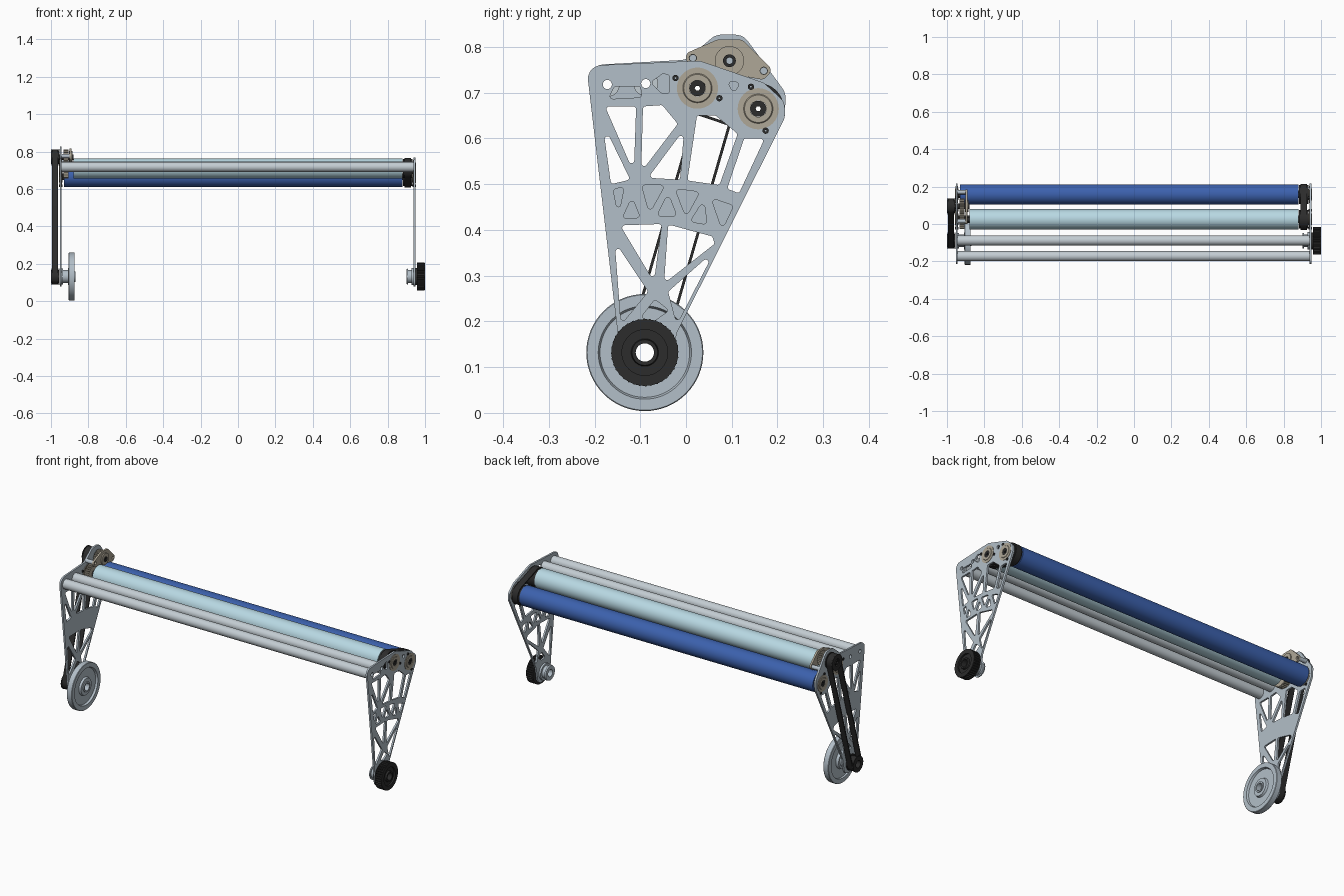
import bpy, bmesh
from math import sin, cos, pi, tan, atan2
from mathutils import Matrix, Vector

if "Cube" in bpy.data.objects:
    bpy.data.objects.remove(bpy.data.objects["Cube"])

TO_YZ = Matrix(((0, 0, 1, 0), (1, 0, 0, 0), (0, 1, 0, 0), (0, 0, 0, 1)))  # flat sketch -> YZ plane


def material(name, *rgb):
    m = bpy.data.materials.new(name)
    m.diffuse_color = (*rgb, 1)
    m.use_nodes = True
    m.node_tree.nodes["Principled BSDF"].inputs["Base Color"].default_value = m.diffuse_color
    return m


STEEL = material("steel", .45, .52, .58)
PALE = material("pale_tube", .55, .61, .65)
BLACK = material("black_rubber", .025, .025, .025)
BEIGE = material("beige_bearing", .43, .39, .31)
BLUE = material("blue_roller", .045, .12, .42)
SKY = material("light_blue_roller", .48, .69, .77)


def add(name, bm, mat):
    bmesh.ops.recalc_face_normals(bm, faces=bm.faces)
    me = bpy.data.meshes.new(name)
    bm.to_mesh(me)
    bm.free()
    me.materials.clear()
    me.materials.append(mat)
    ob = bpy.data.objects.new(name, me)
    bpy.context.collection.objects.link(ob)
    return ob


def lathe(name, at, profile, mat, seg=48):
    """Spin a closed (x, radius) profile about an axis parallel to x."""
    bm = bmesh.new()
    rings = [[bm.verts.new((x, at[0] + r * cos(2 * pi * i / seg), at[1] + r * sin(2 * pi * i / seg)))
              for i in range(seg)] for x, r in profile]
    for a, b in zip(rings, rings[1:] + rings[:1]):
        for i in range(seg):
            j = (i + 1) % seg
            bm.faces.new((a[i], a[j], b[j], b[i]))
    return add(name, bm, mat)


def ring(name, at, x0, x1, r, bore, mat, seg=48):
    return lathe(name, at, [(x0, bore), (x0, r), (x1, r), (x1, bore)], mat, seg)


def rounded(pts, rad, steps=5):
    """Polygon in hundredths -> loop in units with filleted corners."""
    pts = [Vector(p) / 100 for p in pts]
    out = []
    for k, p in enumerate(pts):
        a, b = pts[k - 1] - p, pts[(k + 1) % len(pts)] - p
        half = a.angle(b) / 2
        d = min(rad / tan(half), .42 * a.length, .42 * b.length)
        s, e = p + a.normalized() * d, p + b.normalized() * d
        c = p + (a.normalized() + b.normalized()).normalized() * d / cos(half)
        r, a0 = (s - c).length, atan2(s.y - c.y, s.x - c.x)
        sweep = (atan2(e.y - c.y, e.x - c.x) - a0 + pi) % (2 * pi) - pi
        out += [(c.x + r * cos(a0 + sweep * t / steps), c.y + r * sin(a0 + sweep * t / steps))
                for t in range(steps + 1)]
    return out


def circle(at, r, n=32):
    return [(at[0] + r * cos(2 * pi * i / n), at[1] + r * sin(2 * pi * i / n)) for i in range(n)]


def gear(at, r, teeth, depth):
    return [(at[0] + (r - depth * (i % 4 > 1)) * cos(pi * i / teeth / 2),
             at[1] + (r - depth * (i % 4 > 1)) * sin(pi * i / teeth / 2)) for i in range(teeth * 4)]


def loop(a, b, r, n=24):
    """Belt line round two equal pulleys."""
    t = atan2(b[1] - a[1], b[0] - a[0])
    return [(c[0] + r * cos(t + o + pi * i / n), c[1] + r * sin(t + o + pi * i / n))
            for c, o in ((b, -pi / 2), (a, pi / 2)) for i in range(n + 1)]


def extrude(name, loops, x0, x1, mat):
    """Fill the first loop minus the others, with thickness from x0 to x1."""
    cu = bpy.data.curves.new(name + "_sketch", 'CURVE')
    cu.dimensions, cu.fill_mode, cu.extrude = '2D', 'BOTH', (x1 - x0) / 2
    for pts in loops:
        sp = cu.splines.new('POLY')
        sp.points.add(len(pts) - 1)
        for q, p in zip(sp.points, pts):
            q.co = (p[0], p[1], 0, 1)
        sp.use_cyclic_u = True
    tmp = bpy.data.objects.new(name + "_sketch", cu)
    bpy.context.collection.objects.link(tmp)
    me = bpy.data.meshes.new_from_object(tmp.evaluated_get(bpy.context.evaluated_depsgraph_get()))
    bpy.data.objects.remove(tmp)
    bm = bmesh.new()
    bm.from_mesh(me)
    bmesh.ops.remove_doubles(bm, verts=bm.verts, dist=1e-5)
    bm.transform(Matrix.Translation(((x0 + x1) / 2, 0, 0)) @ TO_YZ)
    return add(name, bm, mat)


# Axis positions (y, z)
AXLE, FRONT, BACK, DRIVE = (-.09, .132), (.025, .71), (.158, .665), (.095, .77)
TUBES = ((-.172, .718), (-.088, .72))

# Side plates: shared truss openings, plus band openings on the right plate only
TRUSS = [
    [(-17.7, 67), (-10.9, 67), (-11.4, 52.5)], [(-9.4, 67), (-5.2, 67.3), (-1.8, 63.2), (-9.8, 52.7)],
    [(-18.3, 63.6), (-12.2, 51), (-16.4, 50)], [(-.4, 62), (-1.3, 51), (-8.3, 51.4)],
    [(2.4, 65), (6.5, 65), (11.3, 61), (7.3, 49.8), (.3, 50.8)], [(12.7, 60), (17.2, 60), (11.6, 48), (9, 49)],
    [(-14.4, 41), (-5.3, 41.3), (-7, 28.7)], [(-3.9, 41.2), (5.7, 38.6), (6.3, 37), (-4.8, 28.3)],
    [(-15.6, 37.5), (-8.3, 26.5), (-14.2, 19.3)], [(6.3, 35.5), (-3.9, 26.5), (-2, 19.3)],
    [(-6.8, 24.8), (-3.7, 22.4), (-6.8, 20.2), (-10, 20.7)]]
BAND = [
    [(-15.9, 48.8), (-13.5, 49.5), (-14.8, 43)], [(-11.8, 47.2), (-10, 42.7), (-14, 42.4)],
    [(-9.7, 49.8), (-4.6, 49.8), (-8, 43.6)], [(-3.9, 48), (-2, 43), (-6.4, 43)],
    [(-2.4, 49), (3, 48.3), (0, 42.8)], [(3.9, 46.6), (4.6, 41.2), (.9, 41.8)],
    [(5.5, 47), (10.4, 45.3), (7.9, 40)], [(-17, 68.6), (-15.6, 71.4), (-10, 71.4), (-9.6, 69)],
    [(-7.7, 72.3), (-5, 74.2), (-3.6, 73.8), (-3.6, 69.8), (-5.5, 70)], [(8.9, 72.6), (11.8, 72.2), (10.5, 69.8)]]
LOWER = [(21.6, 64.5), (-2, 17.5), (-3.8, 8), (-14.2, 8), (-15, 18)]
SHAFT_HOLES = [circle(c, .04) for c in (FRONT, BACK)] + [circle(c, .01, 16) for c in TUBES] + [circle(AXLE, .02)]
holes = [rounded(h, .006, 4) for h in TRUSS] + SHAFT_HOLES
extrude("right_side_plate", [rounded([(-21.8, 75.9), (3, 77), (17, 72.2), (21.6, 68)] + LOWER, .03)]
        + holes + [rounded(h, .006, 4) for h in BAND], .938, .948, STEEL)
extrude("left_side_plate", [rounded([(-21.8, 76), (0, 77.2), (6.5, 82.7), (12.5, 82.7), (21.8, 70)] + LOWER, .035)]
        + holes, -.953, -.943, STEEL)

# Cross tubes
for name, c in zip(("front_cross_tube", "rear_cross_tube"), TUBES):
    ring(name, c, -.943, .938, .027, .01, PALE)

# Rollers with shafts, bearings and bearing bolts
for label, c, x0, mat in (("front", FRONT, -.88, SKY), ("back", BACK, -.93, BLUE)):
    ring(label + "_roller", c, x0, .88, .054, .02, mat, 64)
    ring(label + "_roller_shaft", c, -.955, .95, .02, .006, BLACK, 6)
    ring(label + "_belt_pulley", c, .882, .932, .05, .02, BLACK)
    for side, x in (("left", -.948), ("right", .943)):
        lathe(f"{label}_{side}_bearing", c, [(x - .009, .018), (x - .009, .03), (x - .007, .032), (x - .007, .045),
              (x + .007, .045), (x + .007, .032), (x + .009, .03), (x + .009, .018)], BEIGE)
        dy, dz = (.048, -.022) if label == "front" else (.016, -.048)
        for s in (-1, 1):
            ring(f"{label}_{side}_bearing_bolt", (c[0] + s * dy, c[1] + s * dz), x - .009, x + .009, .007, .002, BLACK, 12)
extrude("roller_belt", [loop(FRONT, BACK, .056), loop(FRONT, BACK, .05)], .89, .925, BLACK)

# Drive gears, their bracket and standoffs on the left
extrude("front_roller_gear", [gear(FRONT, .053, 30, .006), circle(FRONT, .02)], -.933, -.905, BEIGE)
extrude("drive_gear", [gear(DRIVE, .041, 24, .006), circle(DRIVE, .012)], -.933, -.905, BEIGE)
extrude("drive_bracket", [rounded([(-.3, 78.5), (6.8, 81.6), (12.3, 81.6), (19, 75), (17, 72.8), (.5, 75.8)], .015),
        circle(DRIVE, .012), circle((.015, .776), .008, 16), circle((.17, .748), .008, 16)], -.9, -.89, BEIGE)
ring("drive_bracket_bearing", DRIVE, -.903, -.884, .032, .012, BEIGE)
ring("drive_shaft", DRIVE, -1, -.88, .014, .007, BLACK, 24)
for c in ((.015, .776), (.17, .748)):
    ring("bracket_standoff", c, -.943, -.9, .011, .007, STEEL, 24)

# Drive belt with two flanged pulleys
for label, c in (("upper", DRIVE), ("lower", AXLE)):
    lathe(label + "_belt_pulley", c, [(-1, .02), (-1, .044), (-.996, .044), (-.996, .036), (-.96, .036),
                                      (-.96, .044), (-.955, .044), (-.955, .02)], BLACK)
    if label == "upper":
        ring("upper_pulley_core", c, -.99, -.96, .021, .012, BLACK)
extrude("drive_belt", [loop(AXLE, DRIVE, .042), loop(AXLE, DRIVE, .036)], -.994, -.962, BLACK)

# Ground wheel with raised rim and hub
lathe("ground_wheel", AXLE, [
    (-.943, .02), (-.943, .042), (-.936, .042), (-.936, .034), (-.91, .034), (-.91, .045), (-.896, .05),
    (-.896, .1), (-.905, .102), (-.905, .126), (-.903, .128), (-.875, .128), (-.873, .126),
    (-.873, .102), (-.884, .098), (-.884, .05), (-.873, .046), (-.873, .028), (-.868, .028), (-.868, .02)], STEEL, 64)

# Right toothed drive wheel and inner hub
extrude("right_toothed_wheel", [gear(AXLE, .074, 36, .006), circle(AXLE, .05, 48)], .958, .998, BLACK)
lathe("right_wheel_core", AXLE, [(.948, .02), (.948, .045), (.965, .045), (.965, .051), (.99, .051), (.99, .03),
                                 (1, .028), (1, .02)], BLACK)
for x in (.956, .995):
    ring("right_wheel_flange", AXLE, x, x + .004, .073, .05, BLACK)
lathe("right_hub", AXLE, [(.9, .02), (.9, .04), (.908, .042), (.908, .034), (.928, .034), (.928, .046),
                          (.938, .046), (.938, .02)], STEEL)

# Smooth the round parts, keep the edges sharp
bpy.ops.object.select_all(action='SELECT')
bpy.context.view_layer.objects.active = bpy.context.selected_objects[0]
bpy.ops.object.shade_smooth_by_angle(angle=.5)
